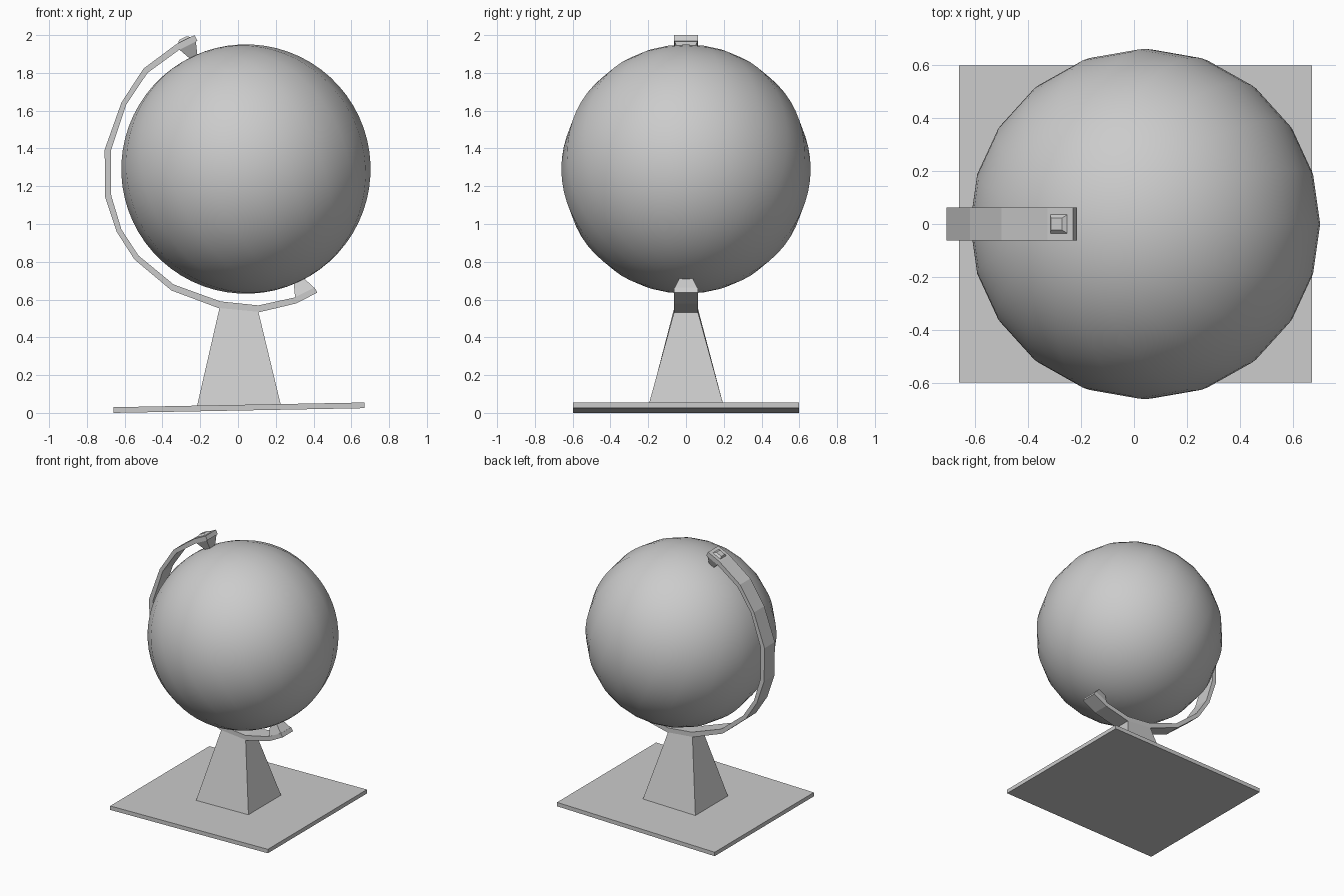
import bpy, bmesh
from math import radians

if "Cube" in bpy.data.objects:
    bpy.data.objects.remove(bpy.data.objects["Cube"])

def make_object(name, verts, faces):
    me = bpy.data.meshes.new(name)
    me.from_pydata(verts, [], faces)
    bm = bmesh.new()
    bm.from_mesh(me)
    bmesh.ops.recalc_face_normals(bm, faces=bm.faces)
    bm.to_mesh(me)
    bm.free()
    ob = bpy.data.objects.new(name, me)
    bpy.context.collection.objects.link(ob)
    return ob

def frustum(name, a, b, ya, yb):
    """Block from end a to end b; each end is a pair of (x, z) points with a half depth in y."""
    verts = []
    for (p, q), y in ((a, ya), (b, yb)):
        verts += [(p[0], -y, p[1]), (q[0], -y, q[1]), (q[0], y, q[1]), (p[0], y, p[1])]
    faces = [(0, 1, 2, 3), (4, 5, 6, 7)]
    faces += [(i, (i + 1) % 4, 4 + (i + 1) % 4, 4 + i) for i in range(4)]
    return make_object(name, verts, faces)

# Base plate, very slightly sloped
frustum("base_plate", ((-0.66, 0.0), (0.67, 0.025)), ((-0.66, 0.03), (0.67, 0.055)), 0.597, 0.597)

# Tapered pedestal
frustum("pedestal", ((-0.217, 0.036), (0.226, 0.045)), ((-0.098, 0.555), (0.108, 0.535)), 0.197, 0.0625)

# Curved arm: a band following paired outer and inner side profiles
outer = [(-0.23, 2.0), (-0.325, 1.953), (-0.50, 1.823), (-0.617, 1.643), (-0.706, 1.394),
         (-0.703, 1.14), (-0.643, 0.96), (-0.548, 0.812), (-0.352, 0.648), (-0.098, 0.553),
         (0.108, 0.532), (0.31, 0.58), (0.42, 0.637)]
inner = [(-0.215, 1.97), (-0.31, 1.923), (-0.479, 1.80), (-0.592, 1.632), (-0.673, 1.389),
         (-0.671, 1.15), (-0.617, 0.971), (-0.527, 0.833), (-0.341, 0.68), (-0.093, 0.59),
         (0.108, 0.569), (0.30, 0.611), (0.405, 0.664)]
W = 0.0625
verts, faces = [], []
for o, i in zip(outer, inner):
    verts += [(o[0], -W, o[1]), (o[0], W, o[1]), (i[0], W, i[1]), (i[0], -W, i[1])]
for s in range(len(outer) - 1):
    faces += [(4*s + k, 4*s + (k + 1) % 4, 4*s + 4 + (k + 1) % 4, 4*s + 4 + k) for k in range(4)]
n = len(verts)
faces += [(0, 1, 2, 3), (n - 4, n - 3, n - 2, n - 1)]
make_object("arm", verts, faces)

# Pivots from the arm ends to the globe, and the cap on top
frustum("upper_pivot", ((-0.31, 1.923), (-0.223, 1.966)), ((-0.254, 1.875), (-0.215, 1.894)), 0.06, 0.03)
frustum("lower_pivot", ((0.302, 0.612), (0.402, 0.662)), ((0.294, 0.703), (0.339, 0.724)), 0.06, 0.03)
frustum("pivot_cap", ((-0.315, 1.957), (-0.25, 1.989)), ((-0.313, 1.974), (-0.272, 1.994)), 0.036, 0.022)

# Tilted globe
bpy.ops.mesh.primitive_uv_sphere_add(segments=20, ring_count=32, radius=0.66,
                                     location=(0.042, 0, 1.291), rotation=(0, radians(-25), 0))
globe = bpy.context.object
globe.name = "globe"
bpy.ops.object.shade_smooth()
